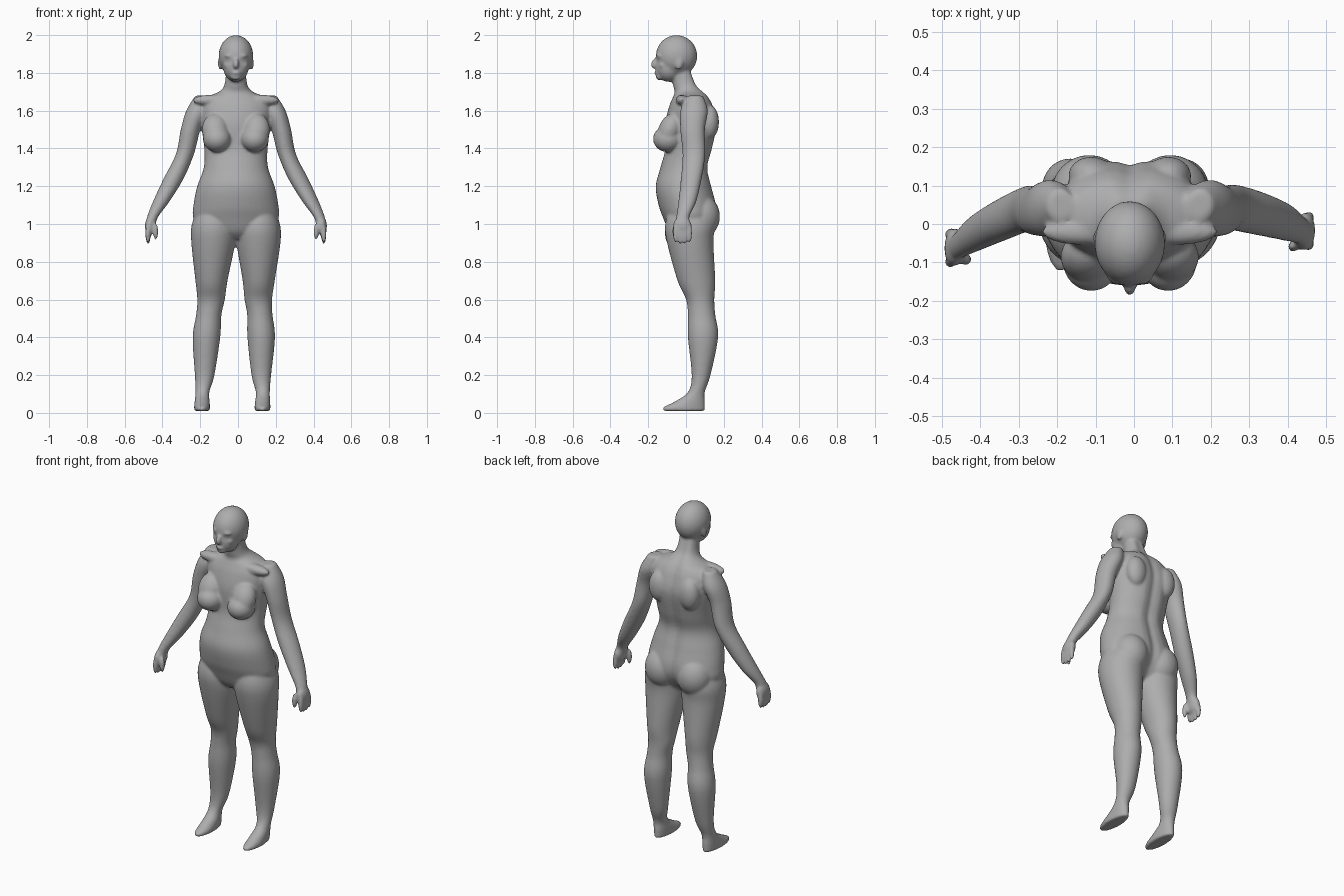
import bpy, bmesh, math
from mathutils import Vector, Matrix

if "Cube" in bpy.data.objects:
    bpy.data.objects.remove(bpy.data.objects["Cube"])

SEGMENTS, STEPS = 40, 6
bm = bmesh.new()


def section(z, half, front, back, x=0):
    """One level ellipse: height, half width, front and back edge, centre."""
    return Vector((x, front, back, z, half))


def spline(before, start, end, after, t):
    """Catmull-Rom blend between start and end."""
    leave, arrive = (end - before) / 2, (after - start) / 2
    ease = t * t * (3 - t - t)
    return start.lerp(end, ease) + leave * t * (1 - t) ** 2 - arrive * t * t * (1 - t)


def loft(sections, side=1, groove=0):
    """Skin over stacked sections; groove hollows the middle of the back."""
    padded = [sections[0], *sections, sections[-1]]
    smooth = [spline(*padded[i:i + 4], step / STEPS)
              for i in range(len(sections) - 1) for step in range(STEPS)]
    rings = []
    for centre, front, back, z, half in smooth + [sections[-1]]:
        ring = []
        for k in range(SEGMENTS):
            angle = math.tau * k / SEGMENTS
            x, depth = half * math.cos(angle), math.sin(angle)
            y = (front + back) / 2 + (back - front) / 2 * depth
            if depth > 0:
                y -= groove * math.exp(-(x / .03) ** 2)
            ring.append(bm.verts.new((side * (centre + x), y, z)))
        rings.append(ring)
    for low, high in zip(rings, rings[1:]):
        for k in range(SEGMENTS):
            bm.faces.new((low[k - 1], low[k], high[k], high[k - 1]))
    bm.faces.new(rings[0])
    bm.faces.new(rings[-1])


def blob(centre, size, side=1, tilt=0):
    """Ellipsoid that swells the skin, tilted about the x axis."""
    x, y, z = centre
    turn = Matrix.Rotation(tilt, 4, "X") @ Matrix.Diagonal((*size, 1))
    bmesh.ops.create_uvsphere(bm, u_segments=24, v_segments=16, radius=1,
                              matrix=Matrix.Translation((side * x, y, z)) @ turn)


# Torso from crotch to neck
torso = [
    section(z=.92, half=.06, front=-.05, back=.08),
    section(z=.96, half=.17, front=-.09, back=.12),
    section(z=1.03, half=.225, front=-.12, back=.16),
    section(z=1.1, half=.225, front=-.145, back=.165),
    section(z=1.2, half=.205, front=-.16, back=.14),
    section(z=1.3, half=.17, front=-.135, back=.12),
    section(z=1.4, half=.168, front=-.11, back=.145),
    section(z=1.53, half=.185, front=-.11, back=.17),
    section(z=1.62, half=.195, front=-.09, back=.15),
    section(z=1.67, half=.16, front=-.07, back=.125),
    section(z=1.7, half=.09, front=-.06, back=.1),
    section(z=1.74, half=.06, front=-.07, back=.065),
    section(z=1.84, half=.05, front=-.08, back=.03),
]
loft(torso, groove=.018)

# Skull, face, chin, nose and lips
blob((0, -.05, 1.89), (.092, .11, .11))
blob((0, -.09, 1.83), (.068, .072, .078))
blob((0, -.14, 1.78), (.03, .02, .02))
blob((0, -.165, 1.85), (.015, .02, .03), tilt=-.4)
blob((0, -.155, 1.8), (.025, .014, .01))

leg = [
    section(x=.16, z=.01, half=.04, front=-.12, back=.1),
    section(x=.16, z=.03, half=.042, front=-.12, back=.1),
    section(x=.16, z=.06, half=.04, front=-.06, back=.1),
    section(x=.16, z=.11, half=.037, front=.01, back=.1),
    section(x=.15, z=.2, half=.052, front=.03, back=.13),
    section(x=.145, z=.4, half=.073, front=.01, back=.17),
    section(x=.135, z=.52, half=.067, front=.01, back=.155),
    section(x=.125, z=.6, half=.073, front=0, back=.15),
    section(x=.125, z=.7, half=.085, front=-.045, back=.155),
    section(x=.12, z=.9, half=.116, front=-.1, back=.145),
    section(x=.12, z=1, half=.113, front=-.11, back=.15),
    section(x=.12, z=1.1, half=.07, front=-.08, back=.11),
]
arm = [
    section(x=.45, z=1, half=.026, front=-.08, back=0),
    section(x=.44, z=1.04, half=.03, front=-.07, back=0),
    section(x=.395, z=1.12, half=.044, front=-.055, back=.04),
    section(x=.33, z=1.24, half=.053, front=-.035, back=.075),
    section(x=.27, z=1.37, half=.048, front=-.02, back=.1),
    section(x=.24, z=1.5, half=.052, front=-.03, back=.1),
    section(x=.205, z=1.6, half=.058, front=-.03, back=.115),
    section(x=.18, z=1.68, half=.035, front=.01, back=.09),
]

for side in (-1, 1):
    loft(leg, side)
    loft(arm, side)

    # Brow, cheek and ear
    blob((.03, -.14, 1.89), (.03, .02, .01), side)
    blob((.04, -.12, 1.84), (.026, .026, .02), side)
    blob((.085, -.035, 1.85), (.01, .02, .035), side, tilt=-.2)

    # Breast with sloping top
    blob((.1, -.095, 1.45), (.075, .08, .07), side)
    blob((.11, -.085, 1.5), (.07, .06, .09), side, tilt=-.4)

    # Buttock, shoulder blade and collarbone
    blob((.105, .08, 1.04), (.1, .1, .115), side)
    blob((.1, .125, 1.54), (.06, .05, .09), side)
    blob((.12, -.02, 1.655), (.11, .035, .03), side)

    # Palm, thumb and fingers, the middle ones longest
    blob((.455, -.04, .99), (.027, .05, .05), side)
    blob((.425, -.075, .96), (.015, .015, .045), side)
    for spread in (-1.5, -.5, .5, 1.5):
        length = .06 - .004 * spread ** 2
        blob((.465, -.04 + .025 * spread, .955 - length / 10),
             (.015, .014, length), side)

# Relaxed stance: feet a little to the right, one arm further forward
for v in bm.verts:
    x = v.co.x
    if abs(x) > .25:
        v.co.y += .1 * (x - math.copysign(.25, x))
    v.co.x -= .011 + .02 * max(0, 1 - v.co.z / .9)

bmesh.ops.recalc_face_normals(bm, faces=bm.faces)
mesh = bpy.data.meshes.new("body")
bm.to_mesh(mesh)
bm.free()
body = bpy.data.objects.new("body", mesh)
bpy.context.collection.objects.link(body)

# Fuse the parts into one smooth skin
remesh = body.modifiers.new("fuse", "REMESH")
remesh.mode = "VOXEL"
remesh.voxel_size = .007
remesh.use_smooth_shade = True
soften = body.modifiers.new("soften", "SMOOTH")
soften.factor = .5
soften.iterations = 10

# Plain grey skin
grey = bpy.data.materials.new("plain grey")
colour = (.42, .42, .42, 1)
grey.diffuse_color = colour
grey.use_nodes = True
grey.node_tree.nodes["Principled BSDF"].inputs["Base Color"].default_value = colour
mesh.materials.append(grey)
